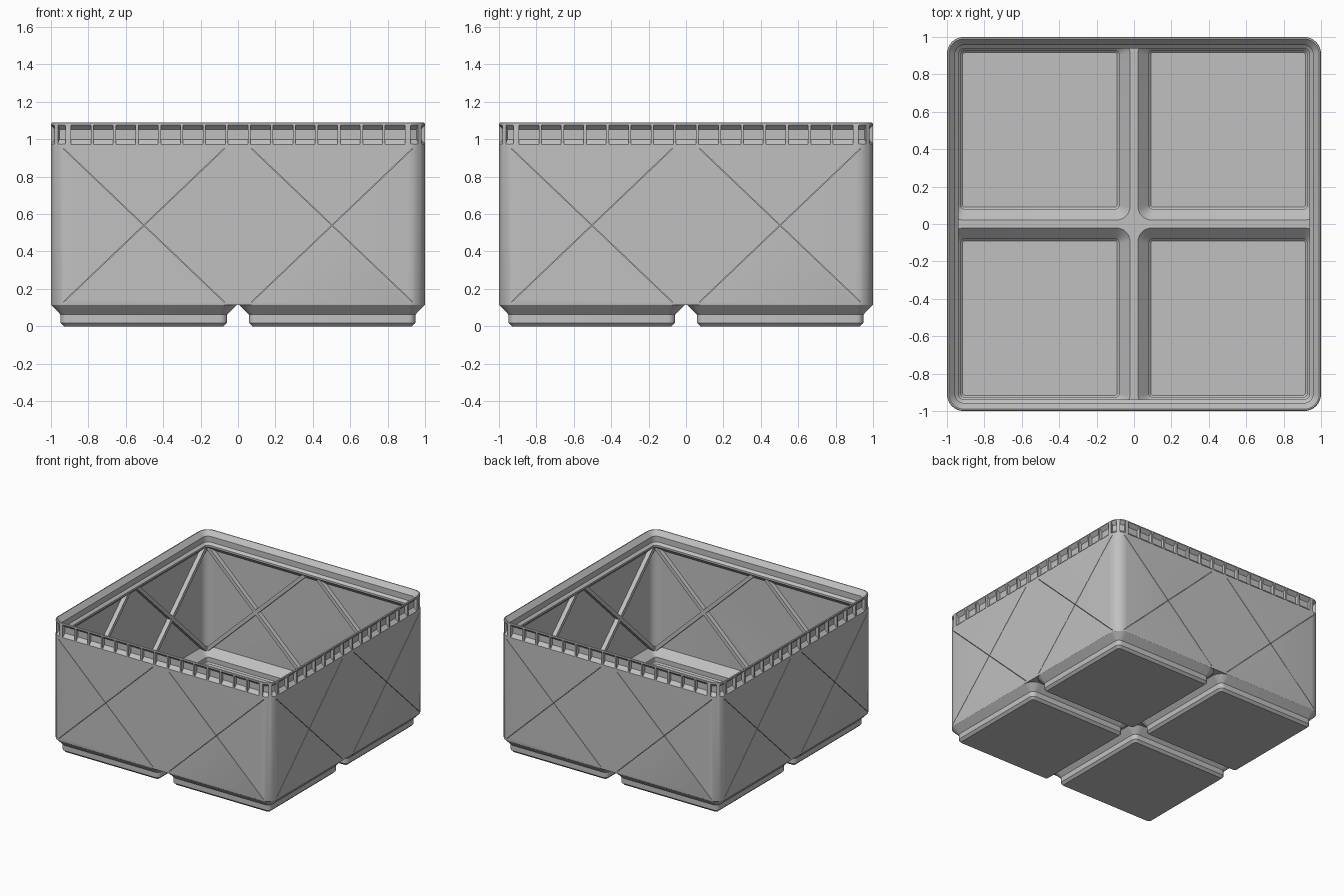
import bpy, bmesh, math
from mathutils import Matrix, Vector

if "Cube" in bpy.data.objects:
    bpy.data.objects.remove(bpy.data.objects["Cube"])

grey = bpy.data.materials.new("grey_plastic")
grey.diffuse_color = (0.53, 0.53, 0.53, 1)
grey.use_nodes = True
grey.node_tree.nodes["Principled BSDF"].inputs["Base Color"].default_value = grey.diffuse_color
FEET = [(x, y) for x in (-0.503, 0.503) for y in (-0.503, 0.503)]


def finish(bm, name):
    bmesh.ops.recalc_face_normals(bm, faces=bm.faces)
    me = bpy.data.meshes.new(name)
    bm.to_mesh(me)
    bm.free()
    me.materials.append(grey)
    ob = bpy.data.objects.new(name, me)
    bpy.context.collection.objects.link(ob)
    return ob


def loft(bm, rings, cx=0, cy=0, seg=8):
    """Capped stack of rounded squares given as (half width, corner radius, z)."""
    loops = []
    for h, r, z in rings:
        loop = []
        for q in range(4):
            a0 = q * math.pi / 2
            sx, sy = [(1, 1), (-1, 1), (-1, -1), (1, -1)][q]
            for i in range(seg + 1):
                a = a0 + i / seg * math.pi / 2
                loop.append(bm.verts.new((cx + sx * (h - r) + r * math.cos(a),
                                          cy + sy * (h - r) + r * math.sin(a), z)))
        loops.append(loop)
    n = len(loops[0])
    for a, b in zip(loops, loops[1:]):
        for i in range(n):
            bm.faces.new((a[i], a[(i + 1) % n], b[(i + 1) % n], b[i]))
    bm.faces.new(loops[0][::-1])
    bm.faces.new(loops[-1])


def box(bm, size, matrix):
    bmesh.ops.create_cube(bm, size=1, matrix=matrix @ Matrix.Diagonal((*size, 1)))


def boolean(ob, tool, op):
    mod = ob.modifiers.new(op, 'BOOLEAN')
    mod.operation, mod.object, mod.solver = op, tool, 'EXACT'
    mod.use_self = True
    bpy.context.view_layer.objects.active = ob
    bpy.ops.object.modifier_apply(modifier=mod.name)
    bpy.data.objects.remove(tool)


# outer body
bm = bmesh.new()
loft(bm, [(0.999, 0.089, 0.114), (1, 0.09, 0.118), (1, 0.09, 1.08),
          (0.998, 0.088, 1.087), (0.993, 0.083, 1.09)])
body = finish(bm, "bin_body")

# four stepped feet
bm = bmesh.new()
for cx, cy in FEET:
    loft(bm, [(0.426, 0.019, 0), (0.445, 0.038, 0.019), (0.445, 0.038, 0.062),
              (0.496, 0.089, 0.114), (0.496, 0.089, 0.12)], cx, cy)
boolean(body, finish(bm, "feet"), 'UNION')

# inside space with the stacking lip profile
bm = bmesh.new()
loft(bm, [(0.98, 0.07, 0.131), (0.98, 0.07, 0.93), (0.938, 0.03, 0.97),
          (0.938, 0.03, 0.985), (0.957, 0.047, 1.003), (0.957, 0.047, 1.05),
          (0.99, 0.08, 1.088), (0.99, 0.08, 1.12)])
boolean(body, finish(bm, "cavity"), 'DIFFERENCE')

# hollows inside the feet
bm = bmesh.new()
for cx, cy in FEET:
    loft(bm, [(0.413, 0.012, 0.022), (0.423, 0.02, 0.032), (0.423, 0.02, 0.071),
              (0.482, 0.075, 0.130), (0.482, 0.075, 0.134)], cx, cy)
boolean(body, finish(bm, "foot_hollows"), 'DIFFERENCE')


# pockets around the rim: profile as (distance from outer surface, z)
def pocket(bm, centre, angle, reach, width, shift=0):
    prof = [(0.01, 1.087), (-0.027, 1.052), (-0.027, 1.0), (0.01, 0.963)]
    out = Vector((math.cos(angle), math.sin(angle), 0))
    side = Vector((-out.y, out.x, 0))
    ends = []
    for s in (-0.5, 0.5):
        ends.append([bm.verts.new(Vector((*centre, z)) + out * (reach + d)
                                  + side * (shift + s * width)) for d, z in prof])
    a, b = ends
    for i in range(4):
        bm.faces.new((a[i], a[(i + 1) % 4], b[(i + 1) % 4], b[i]))
    bm.faces.new(a)
    bm.faces.new(b[::-1])


bm = bmesh.new()
for q in range(4):
    ang = q * math.pi / 2
    for k in range(-7, 8):
        pocket(bm, (0, 0), ang, 1.0, 0.106, k * 0.12)
    corner = Matrix.Rotation(ang, 2) @ Vector((0.91, 0.91))
    for t in (22.5, 67.5):
        pocket(bm, corner, ang + math.radians(t), 0.09, 0.044)
boolean(body, finish(bm, "rim_pockets"), 'DIFFERENCE')

# crossed slits outside and crossed ribs inside, two crosses per wall
slits, ribs = bmesh.new(), bmesh.new()
slope = math.atan2(0.82, 0.86)
for q in range(4):
    wall = Matrix.Rotation(q * math.pi / 2, 4, 'Z')
    for x in (-0.503, 0.503):
        for s in (-1, 1):
            tilt = Matrix.Rotation(s * slope, 4, 'Y')
            box(slits, (1.188, 0.025, 0.003),
                wall @ Matrix.Translation((x, -0.9985, 0.54)) @ tilt)
            box(ribs, (1.22, 0.038, 0.03),
                wall @ Matrix.Translation((x, -0.9635, 0.54)) @ tilt)
boolean(body, finish(slits, "wall_slits"), 'DIFFERENCE')
finish(ribs, "inner_ribs")

# smooth rounded corners, crisp edges
bpy.ops.object.select_all(action='DESELECT')
body.select_set(True)
bpy.context.view_layer.objects.active = body
bpy.ops.object.shade_smooth_by_angle(angle=math.radians(25))
